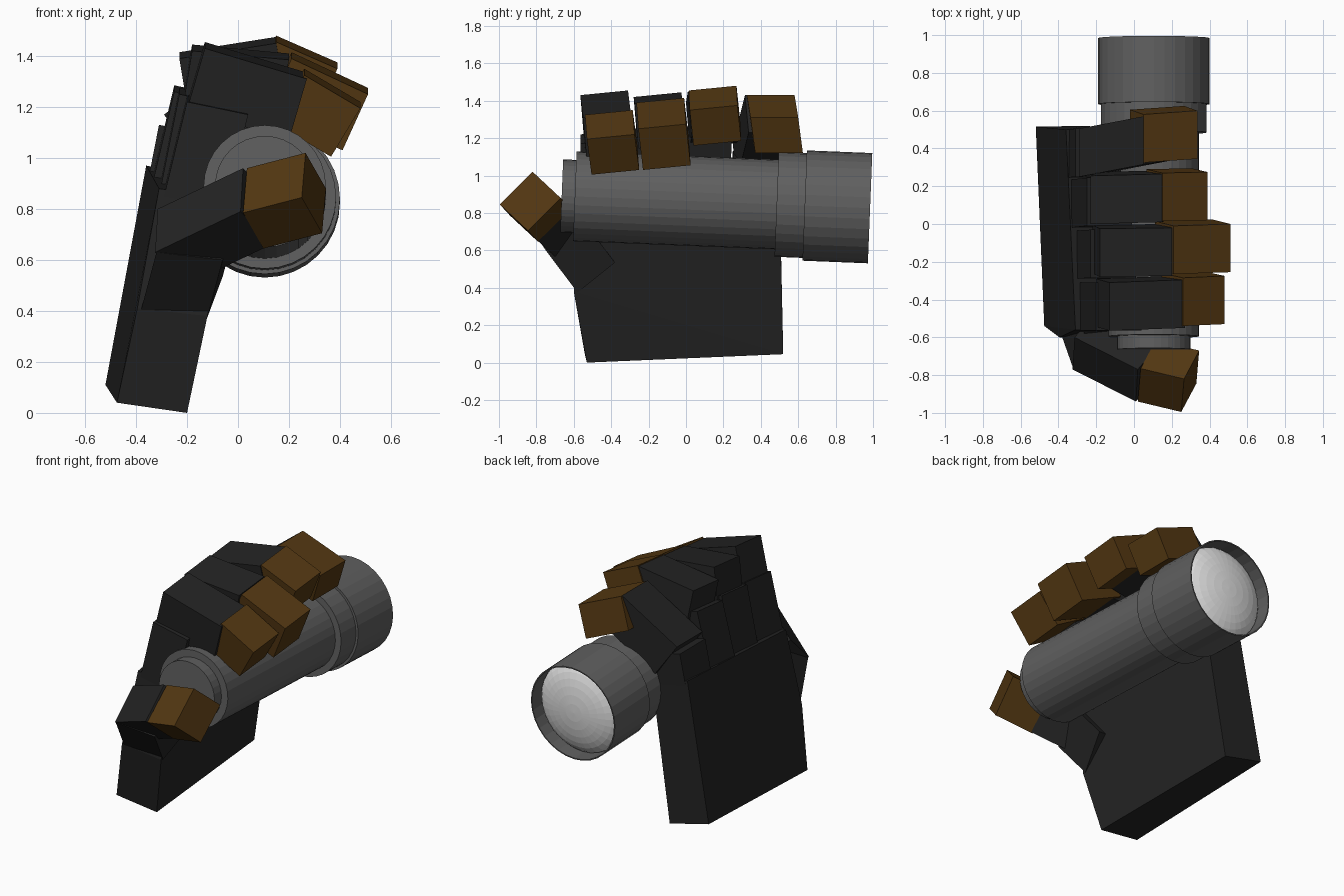
import bpy, bmesh, math
from mathutils import Vector, Matrix

if "Cube" in bpy.data.objects:
    bpy.data.objects.remove(bpy.data.objects["Cube"])


def material(name, rgb):
    m = bpy.data.materials.new(name)
    m.diffuse_color = (*rgb, 1)
    m.use_nodes = True
    m.node_tree.nodes["Principled BSDF"].inputs["Base Color"].default_value = m.diffuse_color
    return m


BLACK = material("glove black", (0.017, 0.017, 0.017))
BROWN = material("fingertip brown", (0.088, 0.039, 0.006))
GREY = material("torch grey", (0.115, 0.115, 0.115))
WHITE = material("lens white", (0.75, 0.75, 0.75))


def finish(name, bm, mat):
    bmesh.ops.recalc_face_normals(bm, faces=bm.faces)
    mesh = bpy.data.meshes.new(name)
    bm.to_mesh(mesh)
    bm.free()
    mesh.materials.append(mat)
    ob = bpy.data.objects.new(name, mesh)
    bpy.context.collection.objects.link(ob)
    return ob


def hull(name, points, mat):
    """Convex solid around a few corner points."""
    bm = bmesh.new()
    for p in points:
        bm.verts.new(p)
    bmesh.ops.convex_hull(bm, input=bm.verts)
    bmesh.ops.dissolve_limit(bm, angle_limit=math.radians(1), verts=bm.verts, edges=bm.edges)
    return finish(name, bm, mat)


def block(name, origin, a, b, c, mat):
    """Slanted box from one corner and three edge vectors."""
    o, a, b, c = map(Vector, (origin, a, b, c))
    return hull(name, [o + a * i + b * j + c * k
                       for i in (0, 1) for j in (0, 1) for k in (0, 1)], mat)


def lathe(name, profile, mat, sides=32):
    """Spin (distance along axis, radius) points round the torch axis."""
    bm = bmesh.new()
    verts = [bm.verts.new((r, y, 0)) for y, r in profile]
    edges = [bm.edges.new(e) for e in zip(verts, verts[1:])]
    bmesh.ops.spin(bm, geom=verts + edges, cent=(0, 0, 0), axis=(0, 1, 0),
                   angle=math.tau, steps=sides, use_duplicate=False)
    bmesh.ops.remove_doubles(bm, verts=bm.verts, dist=1e-4)
    tilt = Matrix.Translation((0.105, 0, 0.865)) @ Matrix.Rotation(-0.04, 4, 'X')
    bm.transform(tilt)
    return finish(name, bm, mat)


# Torch: tail cap, barrel, collar and open head, then the domed lens
lathe("torch_body", [(-0.665, 0), (-0.665, 0.195), (-0.595, 0.195), (-0.595, 0.24),
                     (0.485, 0.24), (0.485, 0.28), (0.635, 0.28), (0.635, 0.295),
                     (0.985, 0.295), (0.985, 0.288), (0.87, 0.288), (0.87, 0)], GREY)
lathe("torch_lens", [(0.88 + 0.1 * math.cos(t), 0.287 * math.sin(t))
                     for t in (i * math.pi / 16 for i in range(9))], WHITE)

# Palm: leaning slab, front edge flared towards the thumb
hull("palm", [(-0.52, 0.515, 0.11), (-0.25, 0.52, 0.045),
              (-0.475, -0.54, 0.04), (-0.2, -0.53, 0.0),
              (-0.395, -0.6, 0.41), (-0.12, -0.6, 0.38),
              (-0.36, 0.5, 0.97), (-0.11, 0.5, 0.92),
              (-0.31, -0.56, 0.88), (-0.05, -0.56, 0.84)], BLACK)

# Fingers: each part is (start x, z), (end x, z), start y, end y, depth vector
fingers = {
    "index": (0.025, [((-0.29, 0.85), (-0.20, 1.22), -0.565, -0.565, (0.24, 0, -0.05)),
                      ((-0.13, 1.43), (0.27, 1.31), -0.565, -0.55, (-0.07, 0.02, -0.24)),
                      ((0.26, 1.325), (0.48, 1.195), -0.54, -0.53, (-0.115, 0.025, -0.19))]),
    "middle": (0.025, [((-0.31, 0.85), (-0.23, 1.25), -0.29, -0.285, (0.24, 0, -0.05)),
                       ((-0.18, 1.42), (0.20, 1.385), -0.28, -0.275, (-0.04, 0.02, -0.24)),
                       ((0.21, 1.39), (0.51, 1.25), -0.265, -0.255, (-0.10, 0.025, -0.22))]),
    "ring": (0.025, [((-0.34, 0.88), (-0.25, 1.26), -0.02, -0.01, (0.24, 0, -0.05)),
                     ((-0.23, 1.39), (0.15, 1.45), 0.0, 0.01, (0.04, 0.02, -0.24)),
                     ((0.15, 1.455), (0.39, 1.35), 0.015, 0.02, (-0.085, 0.02, -0.19))]),
    "little": (0.0, [((-0.355, 0.9), (-0.31, 1.13), 0.245, 0.25, (0.24, 0, -0.05)),
                     ((-0.29, 1.17), (0.05, 1.43), 0.25, 0.315, (0.14, 0.02, -0.20)),
                     ((0.05, 1.43), (0.335, 1.31), 0.325, 0.345, (-0.07, 0.025, -0.19))]),
}
for finger, (roll, parts) in fingers.items():
    for part, (s, e, y0, y1, depth) in zip(("base", "joint", "tip"), parts):
        block(f"{finger}_finger_{part}", (s[0], y0, s[1]),
              (e[0] - s[0], y1 - y0, e[1] - s[1]), (0, 0.255, roll), depth,
              BROWN if part == "tip" else BLACK)

# Thumb: base on the palm, middle joint, tip pressing the tail cap
block("thumb_base", (-0.38, -0.6, 0.405), (0.26, 0.02, -0.03),
      (0.06, -0.17, 0.225), (0.06, 0.2, 0.16), BLACK)
block("thumb_joint", (-0.325, -0.77, 0.63), (0.335, -0.17, 0.16),
      (0.01, 0.17, 0.17), (0.12, 0.14, -0.13), BLACK)
block("thumb_tip", (0.02, -0.94, 0.785), (0.23, -0.055, 0.06),
      (0.015, 0.175, 0.175), (0.08, 0.15, -0.14), BROWN)
